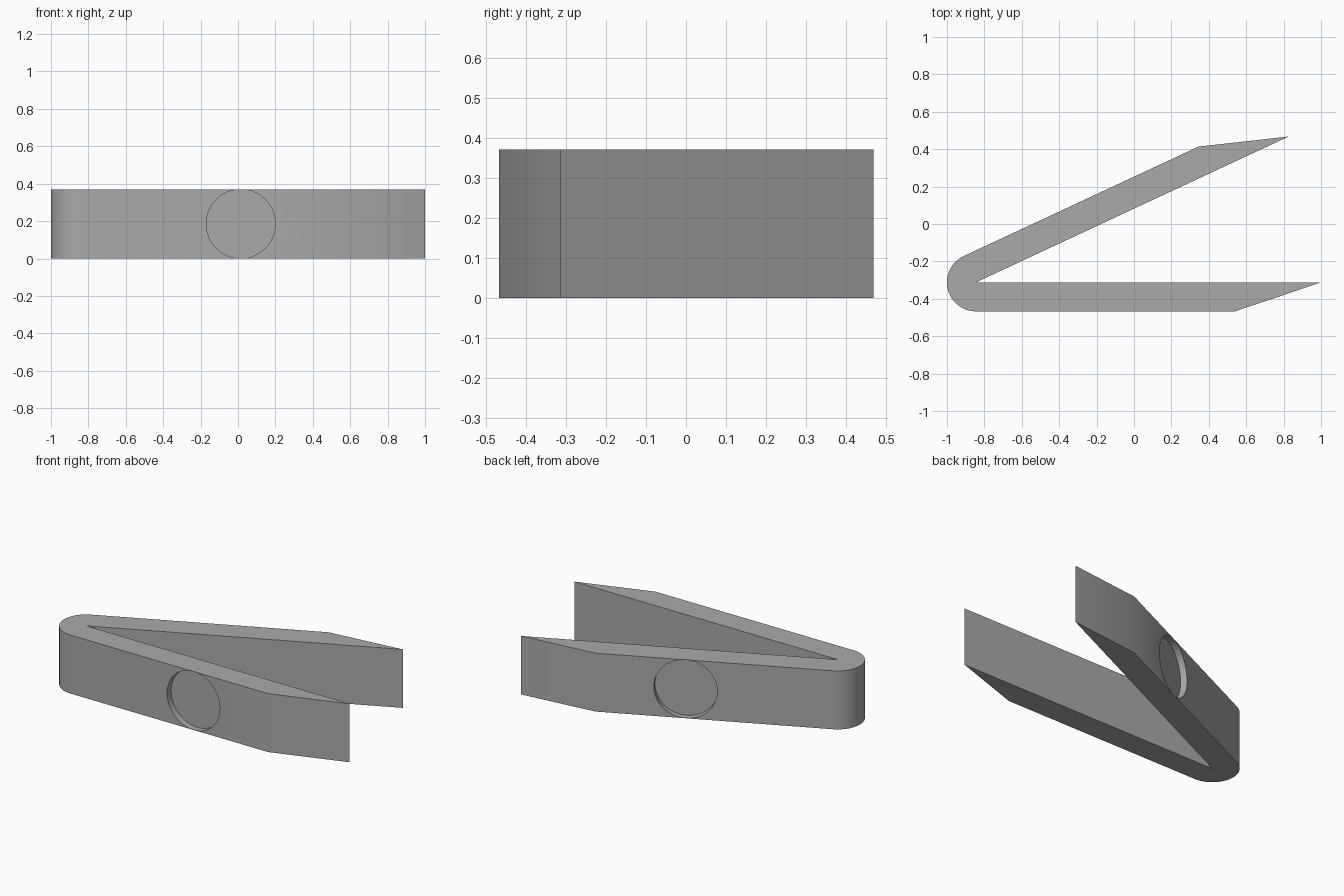
import bpy, bmesh
from math import cos, sin, radians, pi
from mathutils import Vector, Matrix

cube = bpy.data.objects.get("Cube")
if cube:
    bpy.data.objects.remove(cube, do_unlink=True)

PIVOT = Vector((-0.845, -0.312))      # inner corner of the V
OPENING = radians(25)
THICK, HEIGHT = 0.155, 0.37
ARM, SHOULDER = 1.845, 1.385          # tip and taper start, along an arm
DISC_AT, DISC_R, DISC_DEPTH = 0.86, 0.1845, 0.04

grey = bpy.data.materials.new("plain grey")
grey.use_nodes = True
grey.diffuse_color = (0.4, 0.4, 0.4, 1)
bsdf = next(n for n in grey.node_tree.nodes if n.type == 'BSDF_PRINCIPLED')
bsdf.inputs["Base Color"].default_value = (0.4, 0.4, 0.4, 1)


def make_object(name, bm):
    bmesh.ops.recalc_face_normals(bm, faces=bm.faces)
    mesh = bpy.data.meshes.new(name)
    bm.to_mesh(mesh)
    bm.free()
    mesh.materials.append(grey)
    obj = bpy.data.objects.new(name, mesh)
    bpy.context.collection.objects.link(obj)
    return obj


def arm_point(along, out, side):
    """Point on an arm: side 0 is the front arm, side 1 the mirrored back arm."""
    if side == 0:
        return PIVOT + Vector((along, -out))
    d = Vector((cos(OPENING), sin(OPENING)))
    return PIVOT + d * along + Vector((-d.y, d.x)) * out


# V-shaped body: outline with a rounded bend, extruded upwards
STEPS = 32
start, end = 1.5 * pi, pi / 2 + OPENING
bend = [start + (end - start) * i / STEPS for i in range(STEPS + 1)]
outline = [PIVOT, arm_point(ARM, 0, 0), arm_point(SHOULDER, THICK, 0)]
outline += [PIVOT + THICK * Vector((cos(a), sin(a))) for a in bend]
outline += [arm_point(SHOULDER, THICK, 1), arm_point(ARM, 0, 1)]

bm = bmesh.new()
base = bm.faces.new([bm.verts.new((p.x, p.y, 0)) for p in outline])
top = bmesh.ops.extrude_face_region(bm, geom=[base])
bmesh.ops.translate(bm, vec=(0, 0, HEIGHT),
                    verts=[v for v in top["geom"] if isinstance(v, bmesh.types.BMVert)])
body = make_object("clip_body", bm)

# Shallow round recess in the outer face of each arm
cutters = []
for side, name in enumerate(("front_recess_cutter", "back_recess_cutter")):
    bm = bmesh.new()
    bmesh.ops.create_cone(bm, cap_ends=True, segments=64, radius1=DISC_R,
                          radius2=DISC_R, depth=2 * DISC_DEPTH,
                          matrix=Matrix.Rotation(pi / 2, 4, 'X'))
    cutter = make_object(name, bm)
    p = arm_point(DISC_AT, THICK, side)
    cutter.location = (p.x, p.y, HEIGHT / 2)
    cutter.rotation_euler.z = OPENING * side
    cutter.hide_render = True
    cut = body.modifiers.new(name, 'BOOLEAN')
    cut.operation, cut.solver, cut.object = 'DIFFERENCE', 'EXACT', cutter
    cutters.append(cutter)

# Apply the cuts, discard the cutters and smooth the round surfaces
bpy.ops.object.select_all(action='DESELECT')
body.select_set(True)
bpy.context.view_layer.objects.active = body
for cutter in cutters:
    bpy.ops.object.modifier_apply(modifier=cutter.name)
    bpy.data.objects.remove(cutter, do_unlink=True)
bpy.ops.object.shade_smooth_by_angle(angle=radians(30))
